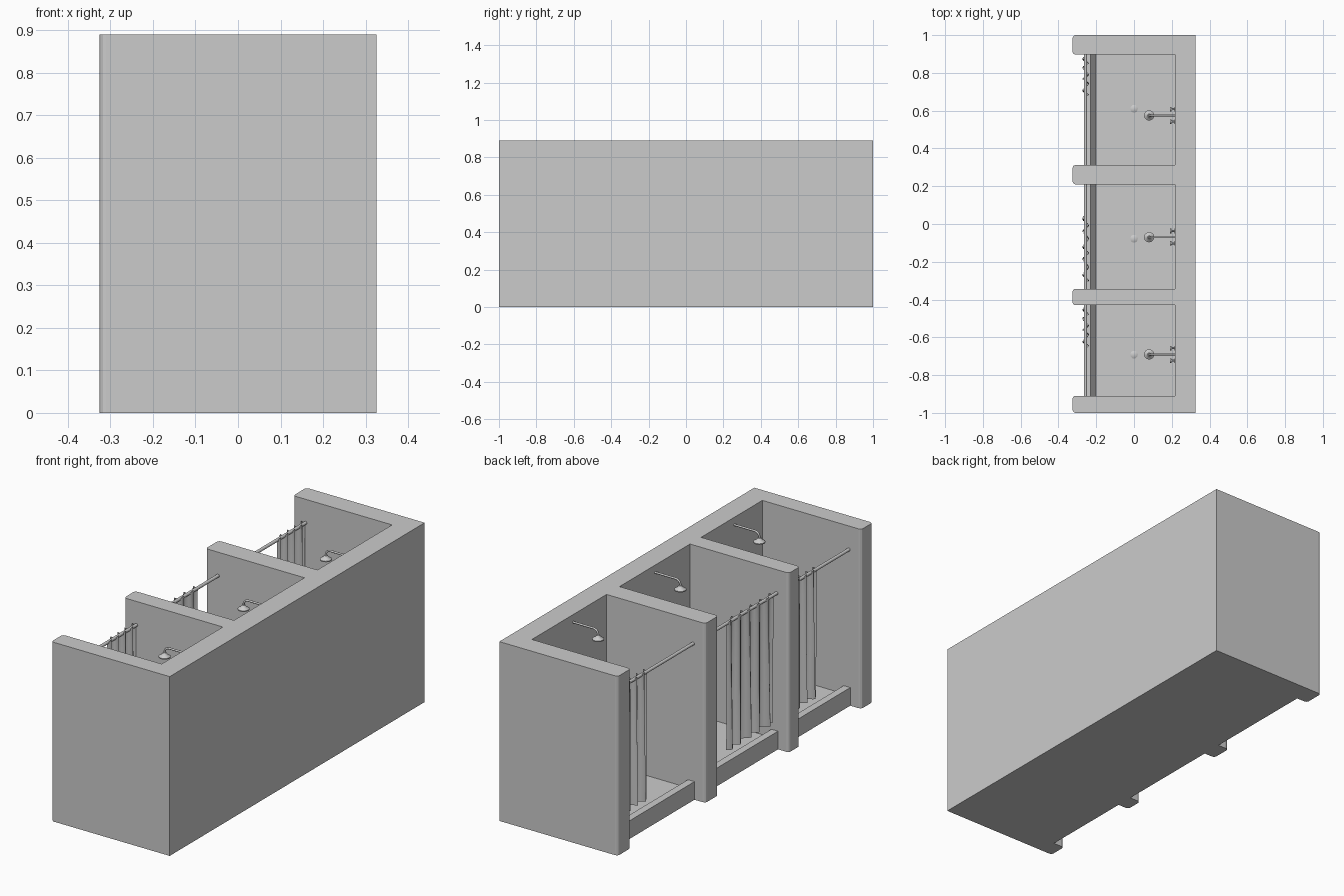
import bpy, bmesh, math
from mathutils import Vector

if "Cube" in bpy.data.objects:
    bpy.data.objects.remove(bpy.data.objects["Cube"])

H = 0.89
FRONT, BACK, INNER = -0.325, 0.325, 0.218
WALLS = [(-1.0, -0.91), (-0.43, -0.343), (0.21, 0.312), (0.897, 1.0)]
BAYS = [(WALLS[i][1], WALLS[i + 1][0]) for i in range(3)]


def finish(name, bm, smooth=None):
    bmesh.ops.recalc_face_normals(bm, faces=bm.faces)
    mesh = bpy.data.meshes.new(name)
    bm.to_mesh(mesh)
    bm.free()
    ob = bpy.data.objects.new(name, mesh)
    bpy.context.collection.objects.link(ob)
    if smooth:
        bpy.ops.object.select_all(action='DESELECT')
        ob.select_set(True)
        bpy.context.view_layer.objects.active = ob
        bpy.ops.object.shade_smooth_by_angle(angle=math.radians(smooth))
    return ob


def prism(name, points, direction):
    """Extrude a closed outline along a direction."""
    bm = bmesh.new()
    face = bm.faces.new([bm.verts.new(p) for p in points])
    ext = bmesh.ops.extrude_face_region(bm, geom=[face])
    verts = [v for v in ext['geom'] if isinstance(v, bmesh.types.BMVert)]
    bmesh.ops.translate(bm, vec=direction, verts=verts)
    return finish(name, bm)


def lathe(name, profile, loc, axis=(0, 0, 1), steps=20):
    """Spin a (radius, height) profile about an axis."""
    bm = bmesh.new()
    vs = [bm.verts.new((r, 0, z)) for r, z in profile]
    es = [bm.edges.new(pair) for pair in zip(vs, vs[1:])]
    bmesh.ops.spin(bm, geom=vs + es, cent=(0, 0, 0), axis=(0, 0, 1),
                   angle=math.tau, steps=steps)
    bmesh.ops.remove_doubles(bm, verts=bm.verts, dist=0.0001)
    rot = Vector((0, 0, 1)).rotation_difference(Vector(axis)).to_matrix()
    bmesh.ops.rotate(bm, verts=bm.verts, cent=(0, 0, 0), matrix=rot)
    bmesh.ops.translate(bm, vec=loc, verts=bm.verts)
    return finish(name, bm, 40)


def rod(name, a, b, r):
    a, b = Vector(a), Vector(b)
    n = (b - a).length
    return lathe(name, [(0, 0), (r, 0), (r, n), (0, n)], a, (b - a).normalized(), 12)


def pipe(name, points, r):
    cu = bpy.data.curves.new(name, 'CURVE')
    cu.dimensions = '3D'
    cu.bevel_depth = r
    cu.bevel_resolution = 2
    cu.use_fill_caps = True
    sp = cu.splines.new('POLY')
    sp.points.add(len(points) - 1)
    for p, co in zip(sp.points, points):
        p.co = (*co, 1)
    ob = bpy.data.objects.new(name, cu)
    bpy.context.collection.objects.link(ob)


def curtain(name, y0, y1, pleats):
    """Pleated sheet with a scalloped top, hung on the rod."""
    bm = bmesh.new()
    cols, rows = pleats * 8, 8
    grid = []
    for i in range(cols + 1):
        t = i / cols
        wave = math.sin(t * pleats * math.tau)
        top = 0.768 + 0.018 * abs(wave)
        bottom = 0.138 + 0.012 * t + 0.006 * math.sin(5 * t)
        col = []
        for j in range(rows + 1):
            s = j / rows
            amp = 0.012 + 0.006 * s
            lean = 0.006 * s * math.sin(t * 17 + 2 * s)
            col.append(bm.verts.new((-0.256 + amp * wave,
                                     y0 + (y1 - y0) * t + lean,
                                     top + (bottom - top) * s)))
        grid.append(col)
    for a, b in zip(grid, grid[1:]):
        for j in range(rows):
            bm.faces.new((a[j], b[j], b[j + 1], a[j + 1]))
    finish(name, bm, 50)


# Back wall and four partitions as one comb-shaped outline with rounded ends
outline = [(BACK, -1)]
R = 0.015
for i, (y0, y1) in enumerate(WALLS):
    if i:
        outline.append((INNER, y0))
    for cy, start in ((y0 + R, 270), (y1 - R, 180)):
        for k in range(4):
            a = math.radians(start - 30 * k)
            outline.append((FRONT + R + R * math.cos(a), cy + R * math.sin(a)))
    if i < 3:
        outline.append((INNER, y1))
outline.append((BACK, 1))
prism("stall_walls", [(x, y, 0) for x, y in outline], (0, 0, H))

# Floor with raised, sloped curb in every stall
tray = [(-0.265, 0), (-0.265, 0.09), (-0.229, 0.09), (-0.2, 0.05), (INNER, 0.05), (INNER, 0)]
HEADS = [-0.69, -0.07, 0.575]
DRAINS = [-0.692, -0.078, 0.61]
CURTAINS = [(-0.66, -0.435, 4), (-0.32, 0.05, 5), (0.67, 0.892, 4)]

for i, (y0, y1) in enumerate(BAYS):
    n = f"_{i + 1}"
    prism("floor_tray" + n, [(x, y0, z) for x, z in tray], (0, y1 - y0, 0))
    # Curtain and rod
    rod("curtain_rod" + n, (-0.257, y0, 0.773), (-0.257, y1, 0.773), 0.008)
    curtain("curtain" + n, *CURTAINS[i])
    # Drain
    lathe("drain" + n, [(0.02, 0.049), (0.02, 0.052), (0.012, 0.056), (0, 0.057)],
          (0, DRAINS[i], 0))
    # Shower arm with a downward bend, and head
    h = HEADS[i]
    bend = [(0.105 - 0.025 * math.sin(a), h, 0.828 + 0.025 * math.cos(a))
            for a in (math.pi / 2 * k / 5 for k in range(6))]
    pipe("shower_arm" + n, [(INNER, h, 0.853)] + bend + [(0.08, h, 0.815)], 0.005)
    lathe("shower_head" + n, [(0, 0.828), (0.008, 0.826), (0.012, 0.818), (0.027, 0.808),
                              (0.027, 0.803), (0, 0.803)], (0.08, h, 0))
    # Pair of tap handles on the back wall
    for side in (-1, 1):
        y = h + side * 0.033
        lathe("tap" + n, [(0.012, 0), (0.012, 0.004), (0.005, 0.005), (0.005, 0.02),
                          (0.012, 0.02), (0.012, 0.027), (0, 0.027)],
              (INNER, y, 0.45), (-1, 0, 0), 12)
